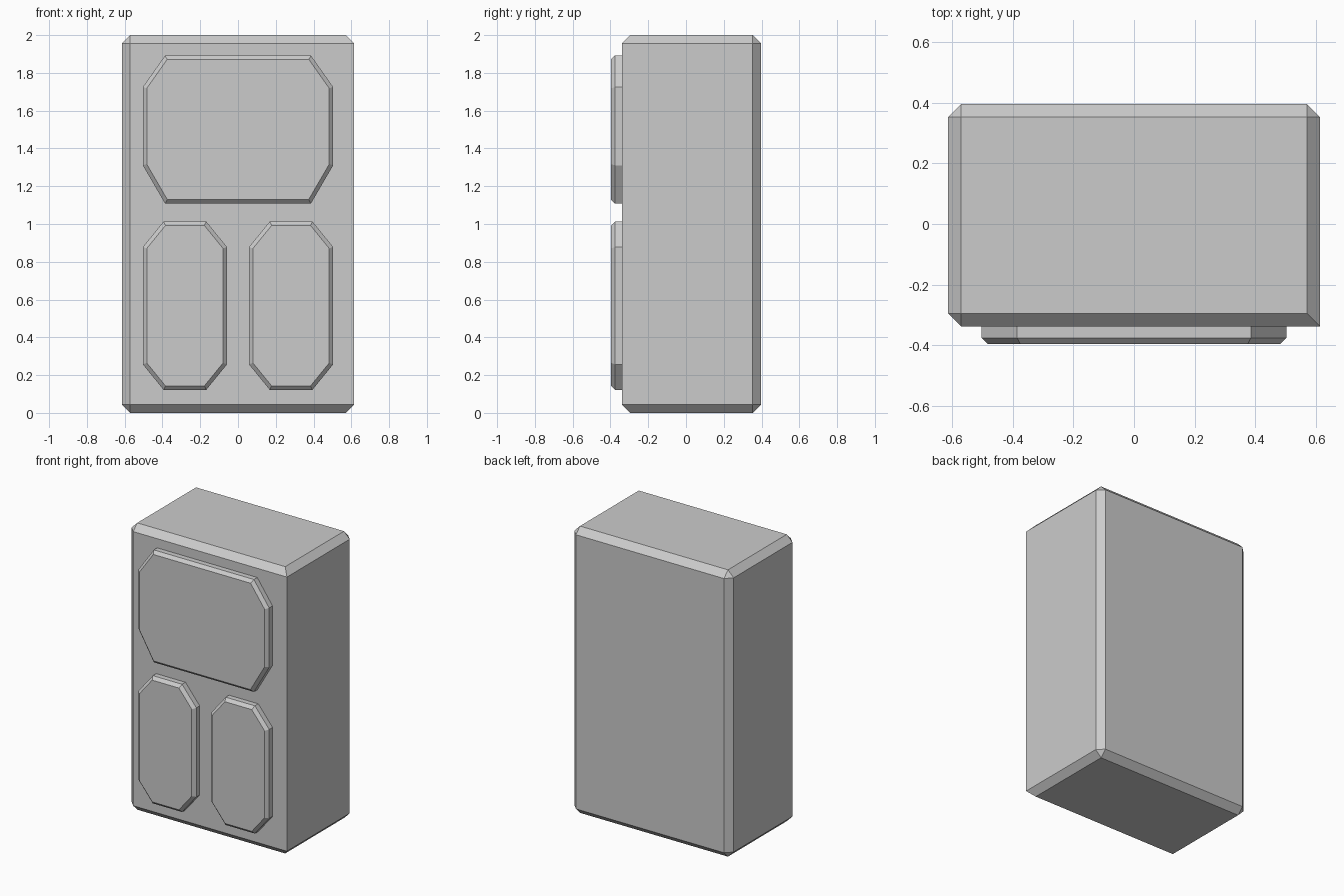
import bpy, bmesh
from mathutils import Vector

if "Cube" in bpy.data.objects:
    bpy.data.objects.remove(bpy.data.objects["Cube"])

HALF_W, FRONT, BACK, TOP = 0.615, -0.339, 0.397, 2.0


def finish(bm, name):
    bmesh.ops.recalc_face_normals(bm, faces=bm.faces)
    mesh = bpy.data.meshes.new(name)
    bm.to_mesh(mesh)
    bm.free()
    obj = bpy.data.objects.new(name, mesh)
    bpy.context.collection.objects.link(obj)
    return obj


def chamfer(bm, edges, width):
    bmesh.ops.bevel(bm, geom=edges, offset=width, offset_type='OFFSET',
                    segments=1, profile=0.5, affect='EDGES')


# Cabinet body: every edge chamfered except the front right upright
bm = bmesh.new()
bmesh.ops.create_cube(bm, size=1)
for v in bm.verts:
    v.co = Vector((v.co.x * 2 * HALF_W,
                   (FRONT + BACK) / 2 + v.co.y * (BACK - FRONT),
                   (v.co.z + 0.5) * TOP))
soft = [e for e in bm.edges
        if not all(v.co.x > 0 and v.co.y < 0 for v in e.verts)]
chamfer(bm, soft, 0.044)
finish(bm, "body")


# Raised octagonal panel with a chamfered front rim
def panel(name, x0, x1, z0, z1, cut_x, cut_low, cut_high):
    outline = [(x0 + cut_x, z0), (x1 - cut_x, z0),
               (x1, z0 + cut_low), (x1, z1 - cut_high),
               (x1 - cut_x, z1), (x0 + cut_x, z1),
               (x0, z1 - cut_high), (x0, z0 + cut_low)]
    bm = bmesh.new()
    face = bm.faces.new([bm.verts.new((x, FRONT + 0.003, z)) for x, z in outline])
    ext = bmesh.ops.extrude_face_region(bm, geom=[face], use_keep_orig=True)["geom"]
    for v in ext:
        if isinstance(v, bmesh.types.BMVert):
            v.co.y = -0.397
    bmesh.ops.recalc_face_normals(bm, faces=bm.faces)
    rim = [e for e in bm.edges if all(v.co.y < -0.39 for v in e.verts)]
    chamfer(bm, rim, 0.021)
    return finish(bm, name)


panel("upper_panel", -0.504, 0.504, 1.108, 1.892, 0.118, 0.203, 0.167)
panel("lower_left_panel", -0.504, -0.058, 0.122, 1.013, 0.11, 0.135, 0.135)
panel("lower_right_panel", 0.058, 0.504, 0.122, 1.013, 0.11, 0.135, 0.135)
